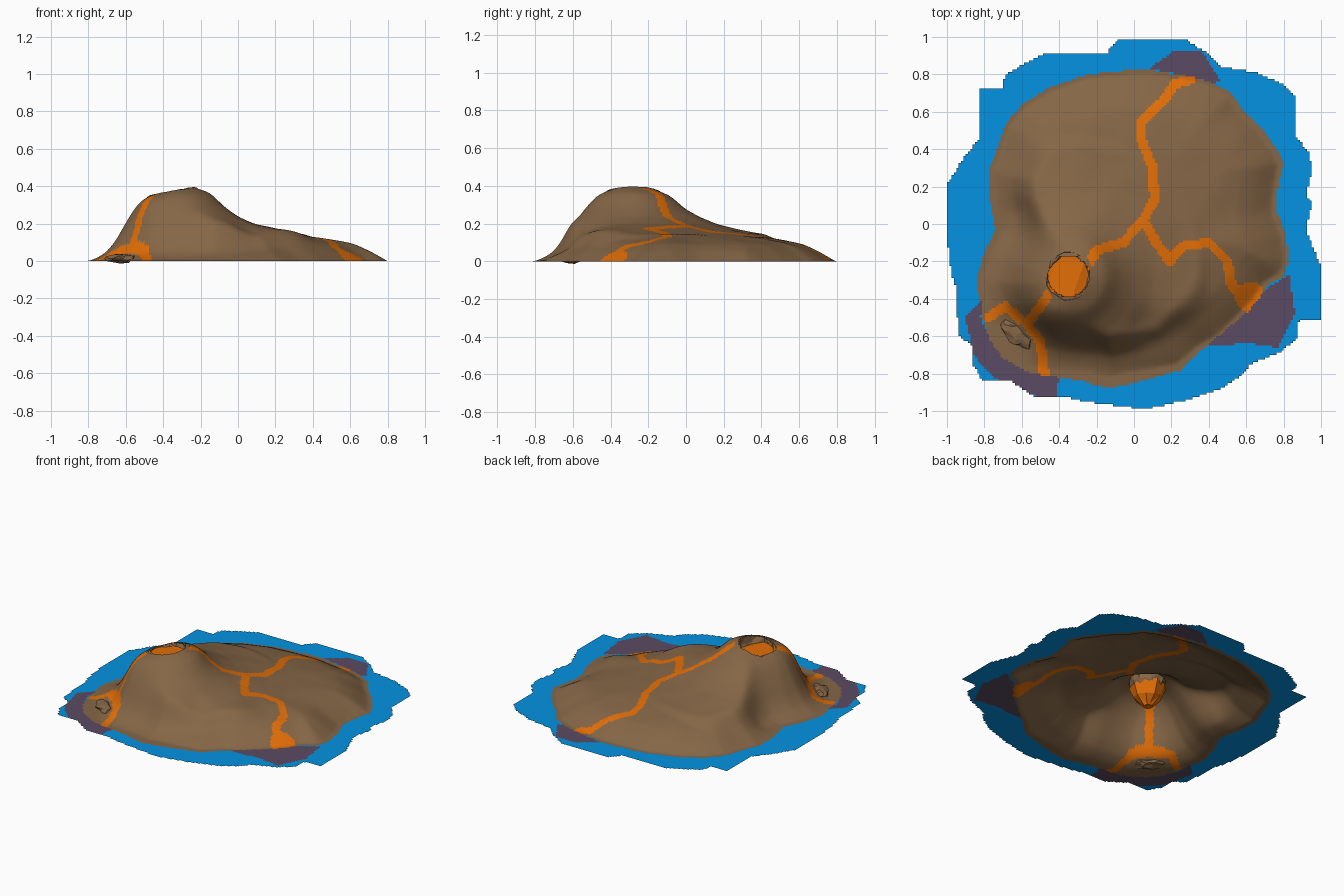
import bpy, bmesh, math, random
from mathutils import Vector, noise

random.seed(4)
if "Cube" in bpy.data.objects:
    bpy.data.objects.remove(bpy.data.objects["Cube"], do_unlink=True)


def material(name, colour):
    mat = bpy.data.materials.new(name)
    mat.use_nodes = True
    mat.diffuse_color = (*colour, 1)
    mat.node_tree.nodes["Principled BSDF"].inputs["Base Color"].default_value = (*colour, 1)
    return mat


soil = material("brown soil", (.235, .134, .062))
lava = material("orange lava", (.76, .155, .002))
cooled = material("purple cooled lava", (.105, .07, .125))
water = material("blue water", (.001, .29, .76))
SOIL, LAVA, COOLED, WATER = range(4)

# Outlines seen from above
SEA = [(.27, .99), (.38, .92), (.47, .84), (.65, .81), (.79, .75), (.86, .68), (.86, .48),
       (.94, .37), (.95, .27), (.92, .16), (.95, .11), (.92, -.03), (1, -.23), (1, -.51),
       (.87, -.52), (.87, -.61), (.79, -.68), (.62, -.75), (.59, -.8), (.47, -.88),
       (.29, -.94), (.06, -.99), (-.26, -.95), (-.39, -.92), (-.54, -.92), (-.66, -.84),
       (-.81, -.84), (-.86, -.75), (-.86, -.66), (-.94, -.59), (-.95, -.35), (-.98, -.24),
       (-1, -.08), (-1, .21), (-.9, .37), (-.83, .45), (-.83, .72), (-.7, .73), (-.69, .8),
       (-.48, .91), (-.15, .91), (-.08, .99)]
LAND = [(.1, .82), (.3, .79), (.43, .75), (.52, .7), (.56, .64), (.66, .54), (.75, .42),
        (.8, .33), (.77, .2), (.76, .07), (.81, -.05), (.83, -.2), (.8, -.28), (.71, -.33),
        (.67, -.4), (.58, -.5), (.45, -.62), (.35, -.68), (.25, -.78), (.08, -.83),
        (-.13, -.88), (-.28, -.84), (-.4, -.82), (-.55, -.8), (-.7, -.72), (-.77, -.62),
        (-.82, -.48), (-.84, -.3), (-.8, -.15), (-.74, -.03), (-.77, .12), (-.78, .28),
        (-.73, .4), (-.69, .53), (-.6, .64), (-.45, .73), (-.25, .8), (-.05, .82)]
COOLED_PATCHES = [
    [(.08, .83), (.22, .93), (.36, .93), (.46, .77), (.43, .75), (.3, .79)],
    [(.83, -.27), (.86, -.48), (.77, -.66), (.62, -.64), (.39, -.65), (.57, -.5), (.7, -.35)],
    [(-.81, -.4), (-.9, -.5), (-.86, -.7), (-.75, -.82), (-.6, -.91), (-.42, -.93),
     (-.4, -.82), (-.55, -.8), (-.7, -.72), (-.77, -.62), (-.82, -.5)]]
STREAMS = [
    [(-.26, -.25), (-.2, -.14), (-.06, -.1), (.05, .02), (.11, .13), (.1, .3), (.04, .45),
     (.04, .55), (.15, .65), (.22, .75), (.3, .77)],
    [(.05, .02), (.12, -.1), (.19, -.2), (.26, -.12), (.4, -.1), (.5, -.2), (.52, -.32),
     (.59, -.4)],
    [(-.44, -.35), (-.57, -.54), (-.5, -.63), (-.48, -.8)],
    [(-.57, -.54), (-.69, -.44), (-.78, -.5)]]
CRATER = Vector((-.35, -.28))
POOL = Vector((.62, -.39))


def inside(p, outline):
    result = False
    for (ax, ay), (bx, by) in zip(outline, outline[1:] + outline[:1]):
        if (ay > p.y) != (by > p.y) and p.x < ax + (p.y - ay) / (by - ay) * (bx - ax):
            result = not result
    return result


def distance(p, path):
    best = math.inf
    for a, b in zip(path, path[1:]):
        a, d = Vector(a), Vector(b) - Vector(a)
        t = min(1, max(0, (p - a).dot(d) / d.length_squared))
        best = min(best, (p - a - t * d).length)
    return best


def interpolate(value, curve):
    if value < curve[0][0]:
        return curve[0][1]
    for (a, za), (b, zb) in zip(curve, curve[1:]):
        if value < b:
            return za + (zb - za) * (value - a) / (b - a)
    return curve[-1][1]


# Height against distance from the crater, then limits against distance from
# the shore: steep below the cone, gentle around the plateau
CONE = [(0, .385), (.1, .38), (.2, .345), (.28, .275), (.35, .235), (.45, .195),
        (.55, .17), (.65, .15), (.9, .125), (1.3, .11)]
STEEP = [(.04, 0), (.08, .015), (.13, .045), (.18, .11), (.22, .185), (.27, .27),
         (.32, .335), (.4, .41), (1, .9)]
GENTLE = [(.03, 0), (.06, .02), (.12, .055), (.2, .09), (.3, .118), (.45, .15), (1, .3)]


def bump(p, x, y, radius):
    return math.exp(-((p.x - x) ** 2 + (p.y - y) ** 2) / radius ** 2)


def height(p):
    if not inside(p, LAND):
        return 0
    offset = p - CRATER
    shore = distance(p, LAND + LAND[:1])
    # flat beach to the south and a low shelf around the side vent
    shore -= .04 * bump(p, -.1, -.8, .3) + .07 * bump(p, -.6, -.57, .14)
    plateau = min(1, max(0, (offset.length - .45) / .3))
    a = interpolate(offset.length, CONE) + .24 * offset.x * bump(p, *CRATER, .2)
    b = (1 - plateau) * interpolate(shore, STEEP) + plateau * interpolate(shore, GENTLE)
    blend = max(0, .04 - abs(a - b)) / .04
    z = min(a, b) - blend ** 2 * .01 * min(1, b / .1)
    # gullies, lobes and gentle unevenness
    fade = min(1, max(0, shore - .03) / .15)
    z += fade * (.012 * bump(p, .32, -.42, .14) - .035 * bump(p, .08, -.55, .1)
                 - .03 * bump(p, -.62, .06, .09)
                 + .006 * noise.noise(Vector((p.x * 6, p.y * 6, 0))))
    return max(0, z)


def ground_kind(p):
    on_land = inside(p, LAND)
    if on_land and (min(distance(p, s) for s in STREAMS) < .026 or (p - POOL).length < .08):
        return LAVA
    if any(inside(p, patch) for patch in COOLED_PATCHES):
        return COOLED
    return SOIL if on_land else WATER


def finish(bm, name, mats):
    mesh = bpy.data.meshes.new(name)
    bm.to_mesh(mesh)
    bm.free()
    obj = bpy.data.objects.new(name, mesh)
    bpy.context.collection.objects.link(obj)
    for mat in mats:
        mesh.materials.append(mat)
    return obj


# Island and sea: one stepped sheet, open at the crater
bm = bmesh.new()
bmesh.ops.create_grid(bm, x_segments=160, y_segments=160, size=1)
centres = {f: f.calc_center_median().xy for f in bm.faces}
bmesh.ops.delete(bm, geom=[f for f, c in centres.items()
                           if not inside(c, SEA) or (c - CRATER).length < .11],
                 context='FACES')
for f in bm.faces:
    f.material_index = ground_kind(centres[f])
for v in bm.verts:
    v.co.z = height(v.co.xy)
land_verts = [v for v in bm.verts if v.co.z > 0]
for _ in range(6):
    bmesh.ops.smooth_vert(bm, verts=land_verts, factor=.5, use_axis_z=True)
island = finish(bm, "island_and_sea", [soil, lava, cooled, water])
bpy.context.view_layer.objects.active = island
island.select_set(True)
bpy.ops.object.shade_smooth_by_angle(angle=math.radians(50))


def loft(name, rows, sides, jitter, mat, capped):
    """Rough faceted rings of (radius, height) around the crater axis."""
    bm = bmesh.new()
    rings = []
    for radius, z in rows:
        ring = []
        for i in range(sides):
            a = math.tau * i / sides
            r = radius * random.uniform(1 - jitter, 1 + jitter)
            p = CRATER + Vector((math.cos(a), math.sin(a) * 1.05)) * r
            level = height(p) + .003 if z is None else z + random.uniform(-.01, .01)
            ring.append(bm.verts.new((*p, level)))
        rings.append(ring)
    for lower, upper in zip(rings, rings[1:]):
        for i in range(sides):
            j = (i + 1) % sides
            bm.faces.new((lower[i], lower[j], upper[j], upper[i]))
    if capped:
        for ring in (rings[0], rings[-1]):
            bm.faces.new(ring)
    bmesh.ops.triangulate(bm, faces=bm.faces[:])
    bmesh.ops.recalc_face_normals(bm, faces=bm.faces[:])
    return finish(bm, name, [mat])


# Crater wall and the faceted lava plug hanging inside it
loft("crater_wall", [(.1, .325), (.11, .345), (.118, None), (.14, None)], 18, .07, soil, False)
loft("lava_plug", [(.03, .2), (.085, .26), (.113, .338)], 9, .06, lava, True)

# Broken rock on the small side vent
bm = bmesh.new()
bmesh.ops.create_icosphere(bm, subdivisions=2, radius=1)
for v in bm.verts:
    v.co *= random.uniform(.75, 1.15)
rocks = finish(bm, "side_vent_rocks", [soil])
rocks.scale = (.1, .05, .025)
rocks.rotation_euler.z = math.radians(-40)
rocks.location = (-.63, -.59, height(Vector((-.63, -.59))) + .005)
